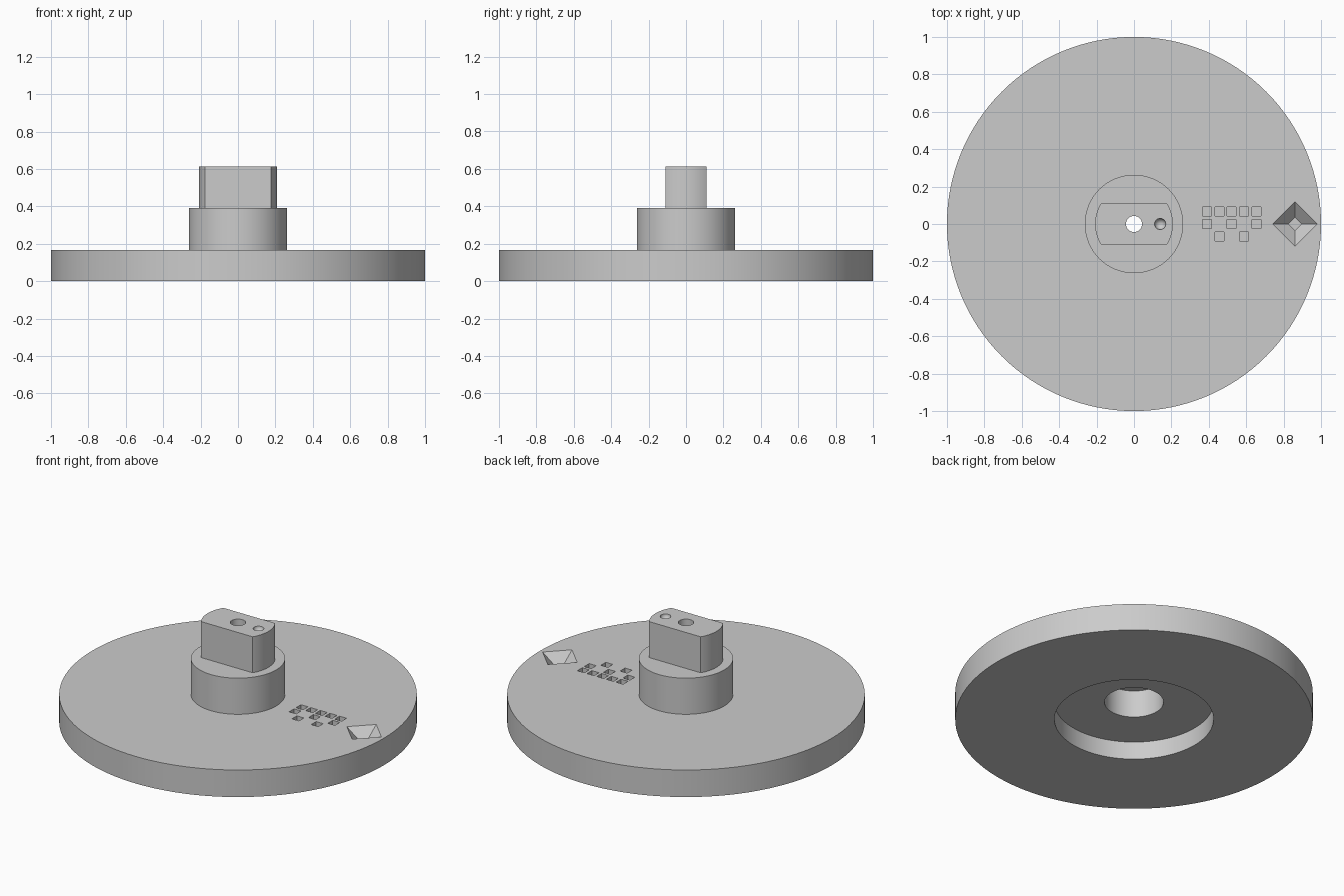
import bpy, bmesh, math

cube = bpy.data.objects.get("Cube")
if cube:
    bpy.data.objects.remove(cube, do_unlink=True)

SEG = 128
DISC_TOP, HUB_TOP, TAB_TOP = 0.167, 0.39, 0.612
BORE = 0.043

grey = bpy.data.materials.new("plain grey")
grey.use_nodes = True
grey.diffuse_color = (0.6, 0.6, 0.6, 1)
grey.node_tree.nodes["Principled BSDF"].inputs["Base Color"].default_value = (0.6, 0.6, 0.6, 1)


def to_object(name, bm):
    bmesh.ops.recalc_face_normals(bm, faces=bm.faces)
    mesh = bpy.data.meshes.new(name)
    bm.to_mesh(mesh)
    bm.free()
    obj = bpy.data.objects.new(name, mesh)
    bpy.context.collection.objects.link(obj)
    mesh.materials.append(grey)
    return obj


def lathe(name, profile):
    """Revolve a closed (radius, height) loop about z."""
    bm = bmesh.new()
    rings = []
    for i in range(SEG):
        a = math.tau * i / SEG
        rings.append([bm.verts.new((r * math.cos(a), r * math.sin(a), z)) for r, z in profile])
    n = len(profile)
    for i in range(SEG):
        cur, nxt = rings[i], rings[(i + 1) % SEG]
        for j in range(n):
            k = (j + 1) % n
            bm.faces.new((cur[j], nxt[j], nxt[k], cur[k]))
    return to_object(name, bm)


def prism(name, outline, z0, z1):
    """Extrude a flat outline from z0 to z1."""
    bm = bmesh.new()
    face = bm.faces.new([bm.verts.new((x, y, z0)) for x, y in outline])
    top = bmesh.ops.extrude_face_region(bm, geom=[face])["geom"]
    bmesh.ops.translate(bm, vec=(0, 0, z1 - z0),
                        verts=[v for v in top if isinstance(v, bmesh.types.BMVert)])
    return to_object(name, bm)


def carve(target, cutter):
    cutter.hide_render = True
    mod = target.modifiers.new("carve", "BOOLEAN")
    mod.operation, mod.solver, mod.object = "DIFFERENCE", "EXACT", cutter
    bpy.context.view_layer.objects.active = target
    bpy.ops.object.modifier_apply(modifier=mod.name)
    bpy.data.objects.remove(cutter, do_unlink=True)


# Disc and hub, hollowed from below in two steps
body = lathe("disc_and_hub", [
    (0.445, 0), (1, 0), (1, DISC_TOP), (0.263, DISC_TOP), (0.263, HUB_TOP),
    (BORE, HUB_TOP), (BORE, 0.278), (0.165, 0.278), (0.165, 0.11), (0.445, 0.11)])

# Drive tab: round shaft with two flats
reach = math.asin(0.11 / 0.208)
outline = []
for side in (0, math.pi):
    for i in range(25):
        a = side + reach * (i / 12 - 1)
        outline.append((0.208 * math.cos(a), 0.208 * math.sin(a)))
tab = prism("drive_tab", outline, HUB_TOP, TAB_TOP)

# Centre bore through the tab
circle = [(BORE * math.cos(math.tau * i / SEG), BORE * math.sin(math.tau * i / SEG)) for i in range(SEG)]
carve(tab, prism("bore_cutter", circle, HUB_TOP - 0.1, TAB_TOP + 0.1))

# Round dimple beside the bore
bm = bmesh.new()
bmesh.ops.create_uvsphere(bm, u_segments=32, v_segments=16, radius=0.03)
bmesh.ops.translate(bm, verts=bm.verts, vec=(0.14, 0, TAB_TOP))
carve(tab, to_object("dimple_cutter", bm))

# Square pockets in three rows
bm = bmesh.new()
for row, columns in enumerate(((0, 1, 2, 3, 4), (0, 2, 4), (1, 3))):
    for col in columns:
        made = bmesh.ops.create_cube(bm, size=1)["verts"]
        bmesh.ops.scale(bm, verts=made, vec=(0.048, 0.048, 0.06))
        bmesh.ops.translate(bm, verts=made,
                            vec=(0.39 + 0.066 * col, 0.067 * (1 - row), DISC_TOP))
carve(body, to_object("pocket_cutter", bm))

# Diamond pocket with sloping walls near the rim
low, high, slope = -0.06, 0.02, 1.35
bm = bmesh.new()
rings = []
for h in (low, high):
    r = 0.118 + slope * h
    rings.append([bm.verts.new((0.861 + x * r, y * r, DISC_TOP + h))
                  for x, y in ((1, 0), (0, 1), (-1, 0), (0, -1))])
bm.faces.new(rings[0])
bm.faces.new(rings[1])
for i in range(4):
    k = (i + 1) % 4
    bm.faces.new((rings[0][i], rings[0][k], rings[1][k], rings[1][i]))
carve(body, to_object("diamond_cutter", bm))

# Smooth round walls, crisp edges
for obj in (body, tab):
    bpy.ops.object.select_all(action="DESELECT")
    obj.select_set(True)
    bpy.context.view_layer.objects.active = obj
    bpy.ops.object.shade_smooth_by_angle(angle=math.radians(30))
